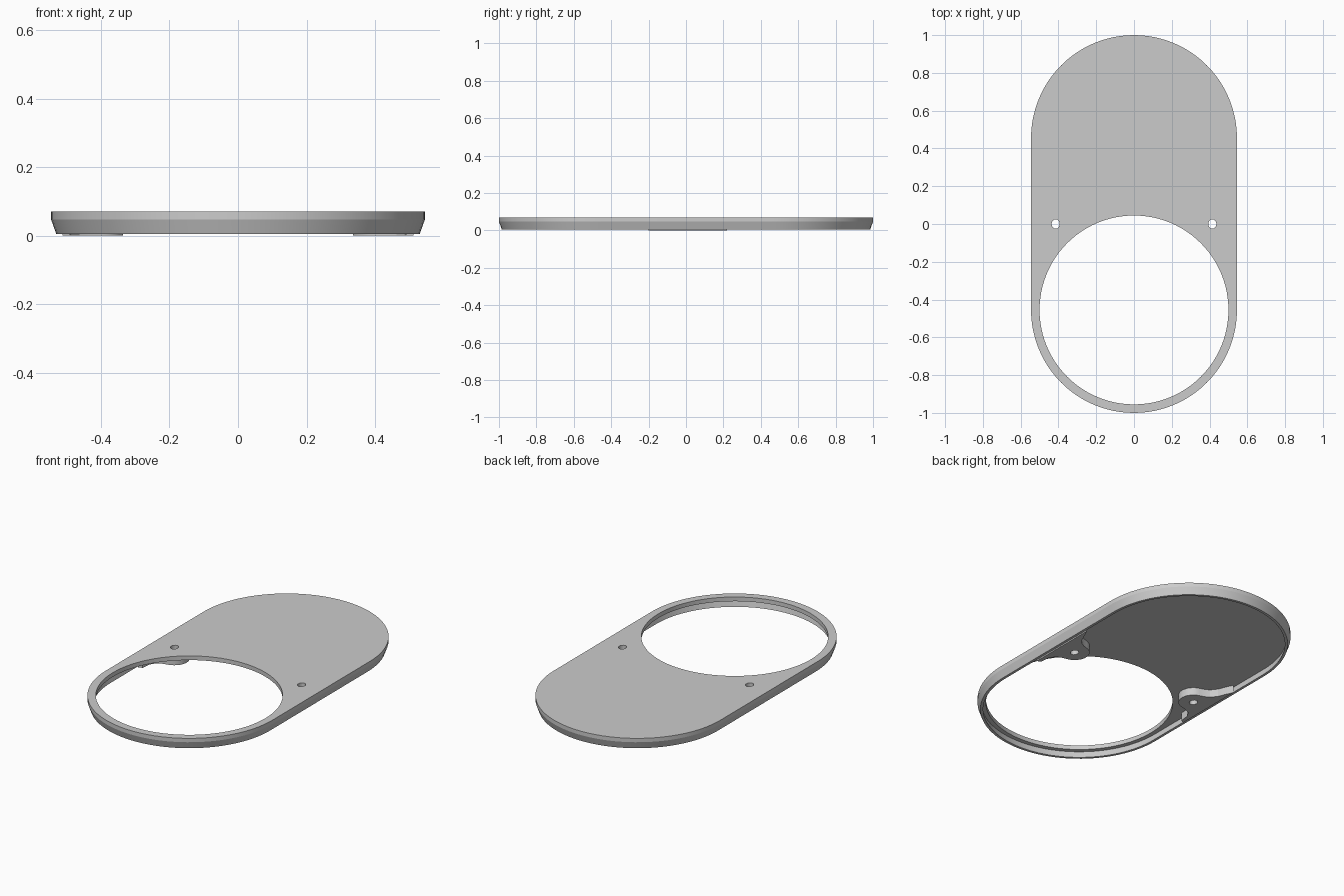
import bpy, bmesh
from math import sin, cos, pi, radians

cube = bpy.data.objects.get("Cube")
if cube:
    bpy.data.objects.remove(cube)

grey = bpy.data.materials.new("plain grey")
grey.use_nodes = True
colour = (0.6, 0.6, 0.6, 1)
grey.diffuse_color = colour
grey.node_tree.nodes["Principled BSDF"].inputs["Base Color"].default_value = colour

END = 0.455          # centre of each rounded end
SCREW_X = 0.415


def stadium(r, n=48):
    """Outline with two straight sides and two round ends."""
    pts = []
    for start, y in ((0, END), (pi, -END)):
        for i in range(n + 1):
            a = start + pi * i / n
            pts.append((r * cos(a), y + r * sin(a)))
    return pts


def oval(x, y, rx, ry, n):
    return [(x + rx * cos(2 * pi * i / n), y + ry * sin(2 * pi * i / n)) for i in range(n)]


def loft(name, levels):
    """Join (outline, height) levels into a closed solid."""
    bm = bmesh.new()
    rings = [[bm.verts.new((x, y, z)) for x, y in pts] for pts, z in levels]
    for low, high in zip(rings, rings[1:]):
        for i in range(len(low)):
            j = (i + 1) % len(low)
            bm.faces.new((low[i], low[j], high[j], high[i]))
    bm.faces.new(rings[0][::-1])
    bm.faces.new(rings[-1])
    bmesh.ops.recalc_face_normals(bm, faces=bm.faces)
    mesh = bpy.data.meshes.new(name)
    bm.to_mesh(mesh)
    bm.free()
    mesh.materials.append(grey)
    ob = bpy.data.objects.new(name, mesh)
    bpy.context.collection.objects.link(ob)
    return ob


def activate(ob):
    bpy.ops.object.select_all(action='DESELECT')
    ob.select_set(True)
    bpy.context.view_layer.objects.active = ob


def cut(ob, outline):
    """Punch an upright opening through a part."""
    cutter = loft("cutter", [(outline, -0.1), (outline, 0.2)])
    cutter.hide_render = True
    mod = ob.modifiers.new("opening", 'BOOLEAN')
    mod.operation = 'DIFFERENCE'
    mod.solver = 'EXACT'
    mod.object = cutter
    activate(ob)
    bpy.ops.object.modifier_apply(modifier=mod.name)
    bpy.data.objects.remove(cutter)


def screw_hole(side):
    return oval(side * SCREW_X, 0, 0.021, 0.025, 24)


# Hollow cover: outer skirt, top, then the underside walked back as one shell
cover = loft("cover_plate", [
    (stadium(0.525), 0.045), (stadium(0.515), 0.005),
    (stadium(0.53), 0.005), (stadium(0.545), 0.047), (stadium(0.545), 0.07)])
cut(cover, oval(0, -END, 0.5, 0.5, 96))
for side in (-1, 1):
    cut(cover, screw_hole(side))

# Bell-shaped screw bosses beneath the plate
bump = [(SCREW_X + 0.08 * cos(radians(a)), 0.08 * sin(radians(a))) for a in range(105, 256, 10)]
bell = ([(0.512, 0.22), (0.493, 0.18), (0.475, 0.135), (0.448, 0.1), (0.42, 0.085)] + bump
        + [(0.43, -0.085), (0.462, -0.1), (0.485, -0.135), (0.49, -0.19), (0.512, -0.2)])
bosses = []
for side, name in ((1, "left_screw_boss"), (-1, "right_screw_boss")):
    outline = [(side * x, y) for x, y in bell]
    boss = loft(name, [(outline, 0), (outline, 0.05)])
    cut(boss, screw_hole(side))
    bosses.append(boss)

for ob in [cover] + bosses:
    activate(ob)
    bpy.ops.object.shade_smooth_by_angle(angle=radians(15))
